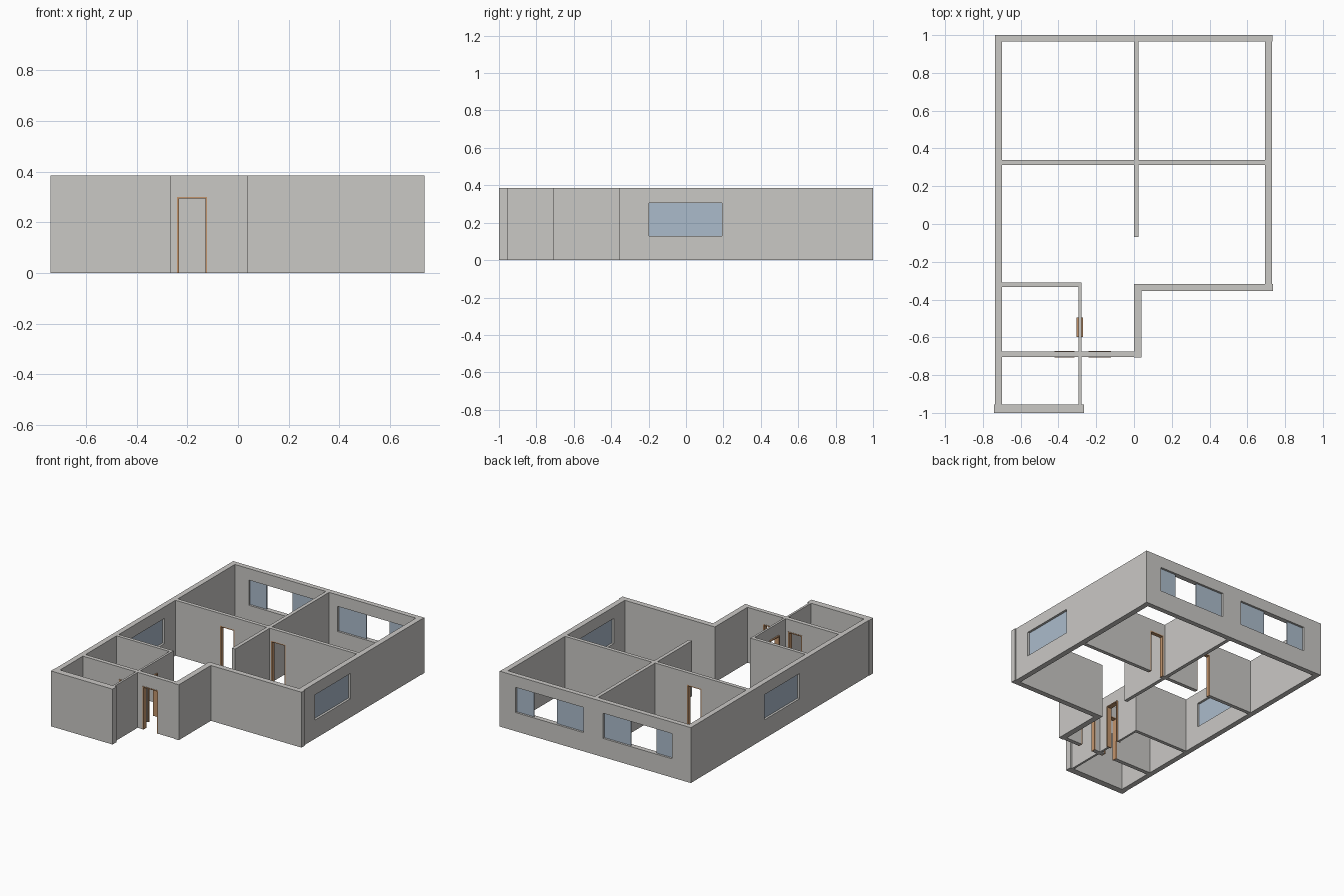
import bpy
import bmesh
from mathutils import Vector

if "Cube" in bpy.data.objects:
    bpy.data.objects.remove(bpy.data.objects["Cube"], do_unlink=True)

WALL_HEIGHT = 0.385
DOOR_HEIGHT = 0.30
SILL, LINTEL = 0.13, 0.305
FRAME = 0.007
GLASS = 0.006


def material(name, color):
    mat = bpy.data.materials.new(name)
    mat.use_nodes = True
    mat.diffuse_color = (*color, 1)
    mat.node_tree.nodes["Principled BSDF"].inputs["Base Color"].default_value = (*color, 1)
    return mat


PLASTER = material("plaster grey", (0.59, 0.58, 0.56))
WOOD = material("door wood", (0.55, 0.30, 0.15))
PANE = material("window blue", (0.41, 0.50, 0.60))


def box(name, low, high, mat):
    low, high = Vector(low), Vector(high)
    bm = bmesh.new()
    bmesh.ops.create_cube(bm, size=1)
    bmesh.ops.scale(bm, vec=high - low, verts=bm.verts)
    bmesh.ops.translate(bm, vec=(low + high) / 2, verts=bm.verts)
    mesh = bpy.data.meshes.new(name)
    bm.to_mesh(mesh)
    bm.free()
    mesh.materials.append(mat)
    obj = bpy.data.objects.new(name, mesh)
    bpy.context.collection.objects.link(obj)
    return obj


def cut(obj, low, high):
    """Cut a box-shaped opening and bake the result."""
    cutter = box("opening_cutter", low, high, PLASTER)
    cutter.hide_render = True
    mod = obj.modifiers.new("opening", 'BOOLEAN')
    mod.operation = 'DIFFERENCE'
    mod.solver = 'EXACT'
    mod.object = cutter
    bpy.context.view_layer.update()
    deps = bpy.context.evaluated_depsgraph_get()
    mesh = bpy.data.meshes.new_from_object(obj.evaluated_get(deps))
    obj.modifiers.clear()
    obj.data = mesh
    bpy.data.objects.remove(cutter, do_unlink=True)


def wall(name, x0, x1, y0, y1, doors=(), windows=(), frame_depth=None):
    """A wall with door spans and window pane groups along its long side."""
    obj = box(name, (x0, y0, 0), (x1, y1, WALL_HEIGHT), PLASTER)
    along_x = x1 - x0 > y1 - y0
    c0, c1 = (y0, y1) if along_x else (x0, x1)
    middle = (c0 + c1) / 2

    def at(along, across, z):
        return (along, across, z) if along_x else (across, along, z)

    def part(label, a0, a1, depth, z0, z1, mat):
        box(label, at(a0, middle - depth / 2, z0), at(a1, middle + depth / 2, z1), mat)

    # Door openings with slim jambs and a header
    for i, (a0, a1) in enumerate(doors, 1):
        cut(obj, at(a0, c0 - 0.1, -0.1), at(a1, c1 + 0.1, DOOR_HEIGHT))
        depth = frame_depth or c1 - c0
        label = f"{name}_door_{i}"
        part(label + "_jamb_a", a0, a0 + FRAME, depth, 0, DOOR_HEIGHT, WOOD)
        part(label + "_jamb_b", a1 - FRAME, a1, depth, 0, DOOR_HEIGHT, WOOD)
        part(label + "_header", a0 + FRAME, a1 - FRAME, depth,
             DOOR_HEIGHT - FRAME, DOOR_HEIGHT, WOOD)

    # Window openings with their glass panes
    for i, panes in enumerate(windows, 1):
        cut(obj, at(panes[0][0], c0 - 0.1, SILL), at(panes[-1][1], c1 + 0.1, LINTEL))
        for j, (a0, a1) in enumerate(panes, 1):
            part(f"{name}_window_{i}_pane_{j}", a0, a1, GLASS, SILL, LINTEL, PANE)


# Outer walls
side_window = [[(-0.197, 0.192)]]
wall("back_wall", -0.737, 0.733, 0.965, 1.0, windows=[
    [(-0.593, -0.465), (-0.268, -0.062)],
    [(0.09, 0.304), (0.478, 0.61)]])
wall("west_wall", -0.737, -0.70, -0.955, 0.965, windows=side_window)
wall("east_wall", 0.693, 0.731, -0.317, 0.965, windows=side_window)
wall("front_wall", 0.04, 0.737, -0.355, -0.317)
wall("porch_wall", 0.0, 0.04, -0.708, -0.317)
wall("store_front_wall", -0.74, -0.265, -1.0, -0.955)

# Inner walls
wall("entrance_wall", -0.70, 0.0, -0.704, -0.675,
     doors=[(-0.42, -0.315), (-0.24, -0.122)], frame_depth=0.034)
wall("middle_wall_west", -0.70, 0.0, 0.313, 0.339, doors=[(-0.357, -0.245)])
wall("middle_wall_east", 0.025, 0.693, 0.313, 0.339, doors=[(0.035, 0.145)])
wall("partition_wall", 0.0, 0.025, -0.068, 0.965)
wall("bath_back_wall", -0.70, -0.277, -0.334, -0.31)
wall("bath_side_wall", -0.294, -0.279, -0.675, -0.334,
     doors=[(-0.597, -0.495)], frame_depth=0.034)
wall("store_side_wall", -0.294, -0.279, -0.955, -0.704)
